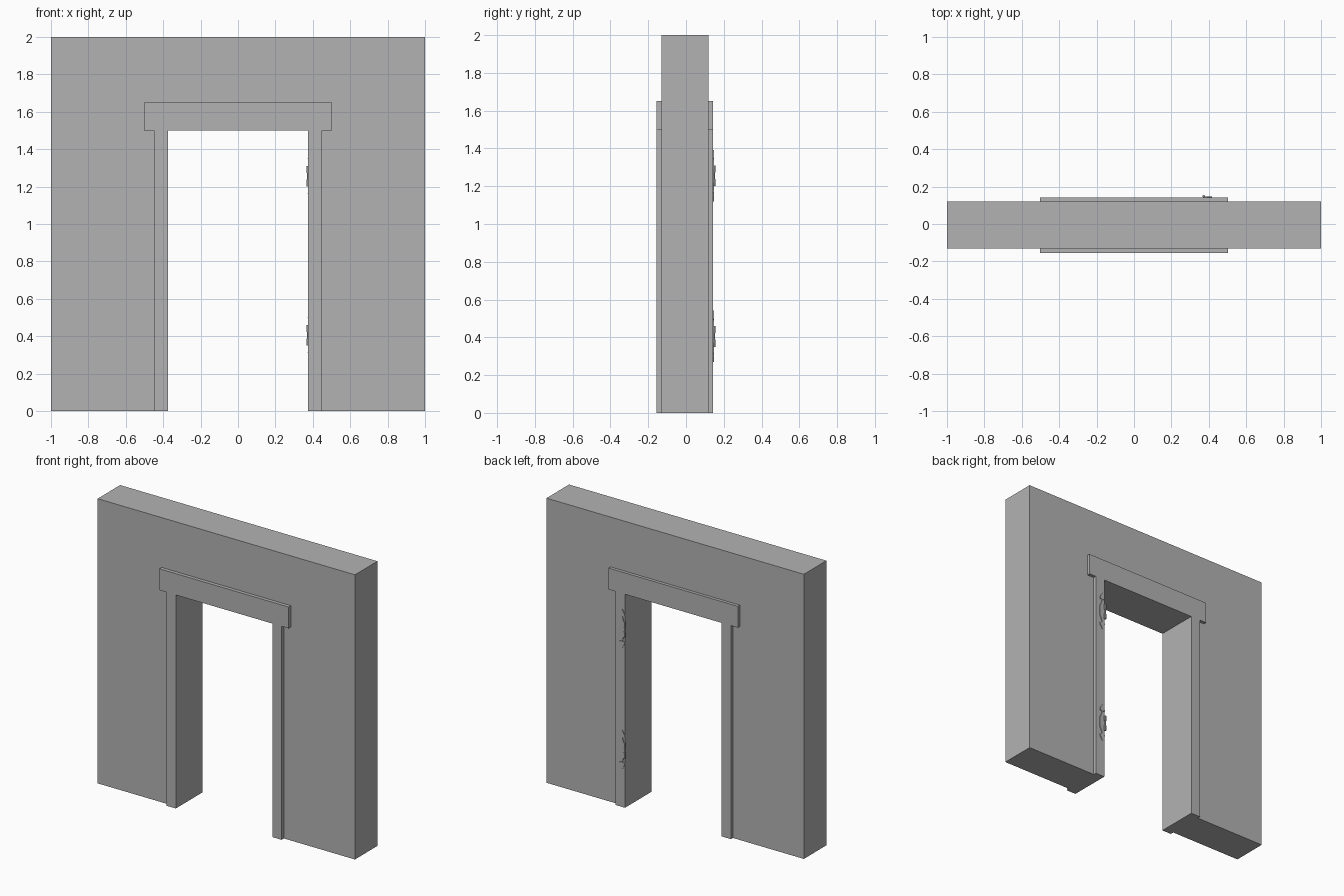
import bpy
import bmesh
from mathutils import Vector

cube = bpy.data.objects.get("Cube")
if cube:
    bpy.data.objects.remove(cube, do_unlink=True)

# One plain grey for everything
grey = bpy.data.materials.new("plain_grey")
grey.use_nodes = True
colour = (0.45, 0.45, 0.45, 1)
grey.diffuse_color = colour
grey.node_tree.nodes["Principled BSDF"].inputs["Base Color"].default_value = colour

WALL_FRONT, WALL_BACK = -0.13, 0.12
TRIM_FRONT, TRIM_BACK = -0.155, 0.142
DOOR_X, DOOR_TOP = 0.375, 1.5


def finish(name, bm):
    bmesh.ops.recalc_face_normals(bm, faces=bm.faces)
    mesh = bpy.data.meshes.new(name)
    bm.to_mesh(mesh)
    bm.free()
    mesh.materials.append(grey)
    obj = bpy.data.objects.new(name, mesh)
    bpy.context.collection.objects.link(obj)
    return obj


def slab(name, outline, y0, y1):
    """Extrude an x-z outline from y0 to y1."""
    bm = bmesh.new()
    face = bm.faces.new([bm.verts.new((x, y0, z)) for x, z in outline])
    grown = bmesh.ops.extrude_face_region(bm, geom=[face])
    verts = [v for v in grown["geom"] if isinstance(v, bmesh.types.BMVert)]
    bmesh.ops.translate(bm, verts=verts, vec=Vector((0, y1 - y0, 0)))
    return finish(name, bm)


def mirrored(half):
    """Complete a right-hand outline across x = 0."""
    return half + [(-x, z) for x, z in reversed(half)]


# Wall with the doorway left open
slab("wall", mirrored([(DOOR_X, DOOR_TOP), (DOOR_X, 0), (1, 0), (1, 2)]),
     WALL_FRONT, WALL_BACK)

# Door surround on both faces: two jambs and a wider lintel in one outline
surround = mirrored([(DOOR_X, DOOR_TOP), (DOOR_X, 0), (0.448, 0),
                     (0.448, DOOR_TOP), (0.502, DOOR_TOP), (0.502, 1.65)])
slab("front_surround", surround, TRIM_FRONT, WALL_FRONT)
slab("back_surround", surround, WALL_BACK, TRIM_BACK)

# Hinge leaf: upper half outline, from the outer edge over the pointed tip
leaf_half = [(0.416, 0), (0.416, 0.035), (0.406, 0.055), (0.399, 0.075),
             (0.399, 0.088), (0.416, 0.092), (0.41, 0.11), (0.394, 0.136),
             (0.378, 0.11), (0.372, 0.092), (0.389, 0.088), (0.389, 0.075),
             (0.383, 0.055), (0.376, 0.05), (0.376, 0)]
leaf = leaf_half + [(x, -z) for x, z in reversed(leaf_half[1:-1])]


def barrel(name, centre, radius, height):
    bm = bmesh.new()
    bmesh.ops.create_cone(bm, cap_ends=True, segments=12, radius1=radius,
                          radius2=radius, depth=height)
    bmesh.ops.translate(bm, verts=bm.verts, vec=Vector(centre))
    obj = finish(name, bm)
    bpy.ops.object.select_all(action="DESELECT")
    obj.select_set(True)
    bpy.context.view_layer.objects.active = obj
    bpy.ops.object.shade_smooth_by_angle()


# Two hinges on the back of the left jamb
for label, z in (("lower", 0.405), ("upper", 1.255)):
    slab(label + "_hinge_leaf", [(x, z + dz) for x, dz in leaf],
         TRIM_BACK, TRIM_BACK + 0.005)
    barrel(label + "_hinge_pin", (0.373, 0.148, z), 0.005, 0.1)
    for side in (-1, 1):
        barrel(label + "_hinge_knuckle", (0.373, 0.148, z + side * 0.036), 0.0075, 0.038)
